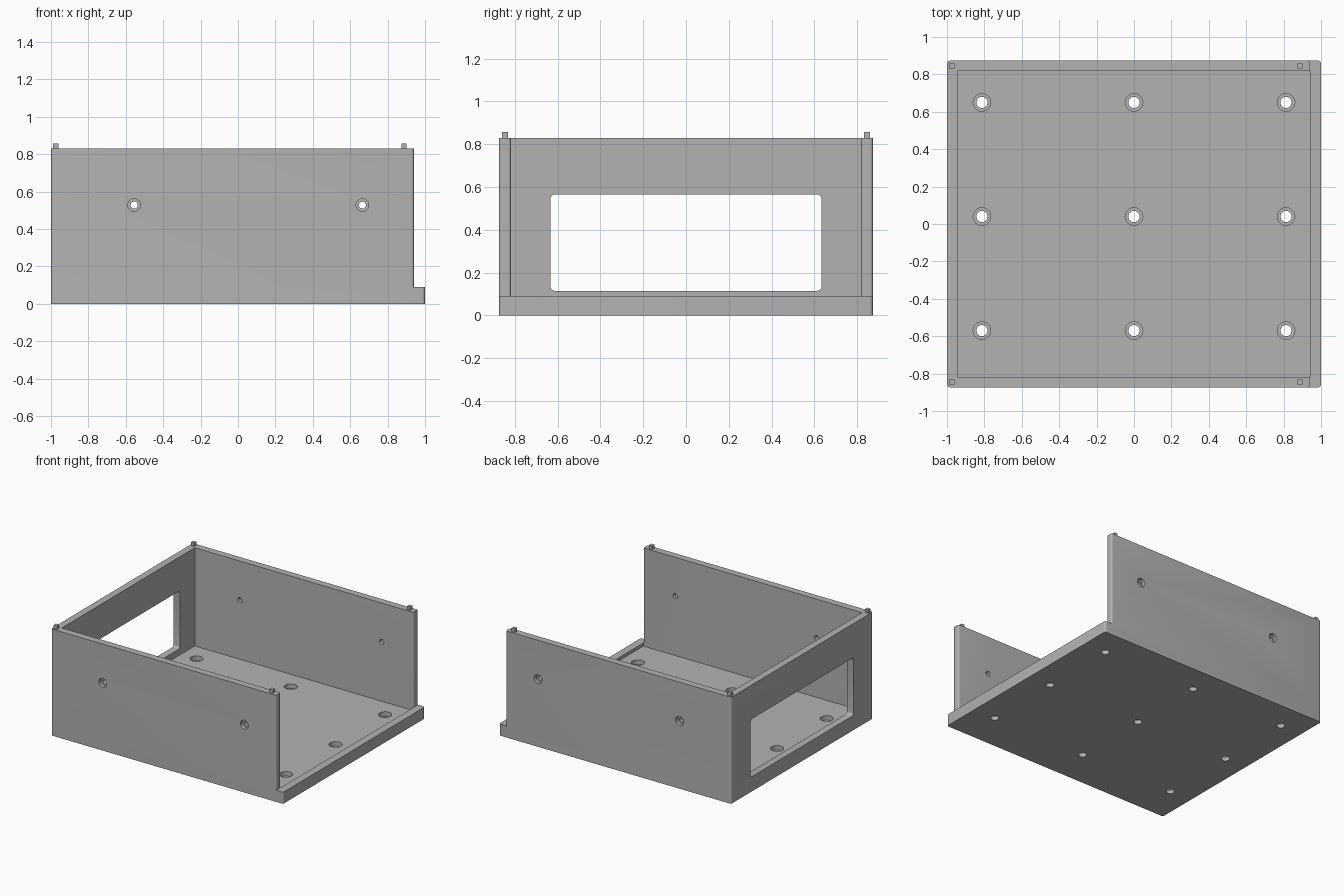
import bpy
import math
from mathutils import Vector, Matrix

old = bpy.data.objects.get("Cube")
if old:
    bpy.data.objects.remove(old, do_unlink=True)

W, D, H = 1.0, 0.873, 0.83        # half width, half depth, wall height
T = 0.055                         # wall thickness
FLOOR, LIP, END = 0.065, 0.09, 0.94

grey = bpy.data.materials.new("plain grey")
grey.use_nodes = True
colour = (0.45, 0.45, 0.45, 1)
grey.diffuse_color = colour
grey.node_tree.nodes["Principled BSDF"].inputs["Base Color"].default_value = colour


def rounded(corners, steps=5):
    """Round each (x, y, radius) corner of an outline with a circular arc."""
    out = []
    for i, (x, y, r) in enumerate(corners):
        p = Vector((x, y))
        if r == 0:
            out.append(p)
            continue
        a = (Vector(corners[i - 1][:2]) - p).normalized()
        b = (Vector(corners[(i + 1) % len(corners)][:2]) - p).normalized()
        centre = p + (a + b) * r
        for k in range(steps + 1):
            t = k / steps * math.pi / 2
            out.append(centre - b * r * math.cos(t) - a * r * math.sin(t))
    return out


def rect(x0, x1, y0, y1, r=0):
    return rounded([(x0, y0, r), (x1, y0, r), (x1, y1, r), (x0, y1, r)])


def circle(r, n=32):
    return [Vector((r * math.cos(i * math.tau / n), r * math.sin(i * math.tau / n)))
            for i in range(n)]


def prism(name, outline, z0, z1, matrix=Matrix()):
    """Extrude a counter-clockwise outline from z0 to z1, then place it."""
    n = len(outline)
    verts = [matrix @ Vector((p.x, p.y, z)) for z in (z0, z1) for p in outline]
    faces = [list(range(n))[::-1], list(range(n, 2 * n))]
    faces += [(i, (i + 1) % n, (i + 1) % n + n, i + n) for i in range(n)]
    mesh = bpy.data.meshes.new(name)
    mesh.from_pydata(verts, [], faces)
    mesh.materials.append(grey)
    obj = bpy.data.objects.new(name, mesh)
    bpy.context.collection.objects.link(obj)
    return obj


def combine(target, tool, operation="DIFFERENCE"):
    """Apply a boolean and discard the tool."""
    tool.hide_render = True
    bpy.context.view_layer.objects.active = target
    mod = target.modifiers.new("boolean", "BOOLEAN")
    mod.operation, mod.object, mod.solver = operation, tool, "EXACT"
    bpy.ops.object.modifier_apply(modifier=mod.name)
    bpy.data.objects.remove(tool, do_unlink=True)


# Base tray with a shallow pocket that leaves a raised lip on the open side
case = prism("enclosure_body", rect(-W, W, -D, D, 0.015), 0, LIP)
combine(case, prism("pocket", rect(-W + T, END, -D + T, D - T), FLOOR, 1))

# Three walls as one U-shaped extrusion with rounded free ends
r = 0.012
u_shape = rounded([
    (-W, -D, 0.015), (END, -D, r), (END, -D + T, r), (-W + T, -D + T, 0),
    (-W + T, D - T, 0), (END, D - T, r), (END, D, r), (-W, D, 0.015)])
combine(case, prism("walls", u_shape, 0.03, H), "UNION")
combine(case, prism("pocket_clear", rect(-W + T, END, -D + T, D - T), FLOOR, 1))

# Side window
side = Matrix(((0, 0, 1, 0), (1, 0, 0, 0), (0, 1, 0, 0), (0, 0, 0, 1)))
combine(case, prism("window", rect(-0.633, 0.633, 0.115, 0.565, 0.02),
                    -W - 0.1, -W + 0.1, side))

# Counterbored floor holes, wide at the top
for x in (-0.813, 0, 0.813):
    for y in (-0.57, 0.04, 0.65):
        at = Matrix.Translation((x, y, 0))
        combine(case, prism("bore", circle(0.03), -0.1, 0.1, at))
        combine(case, prism("counterbore", circle(0.047), 0.03, 0.2, at))

# Counterbored wall holes, wide on the outside
for sign in (-1, 1):
    for x in (-0.555, 0.665):
        at = (Matrix.Translation((x, sign * D, 0.528))
              @ Matrix.Rotation(-sign * math.pi / 2, 4, "X"))
        combine(case, prism("bore", circle(0.019), -0.1, 0.1, at))
        combine(case, prism("counterbore", circle(0.034), -0.028, 0.1, at))

# Smooth the hole walls and rounded corners, keep edges sharp
bpy.ops.object.select_all(action="DESELECT")
case.select_set(True)
bpy.context.view_layer.objects.active = case
bpy.ops.object.shade_smooth_by_angle(angle=math.radians(30))

# Locating pegs on the wall tops
for y, depth in ((-1, "front"), (1, "back")):
    for x, end in ((-0.974, "right"), (0.887, "left")):
        prism(f"peg_{depth}_{end}", rect(-0.014, 0.014, -0.014, 0.014), H, 0.857,
              Matrix.Translation((x, y * 0.845, 0)))
